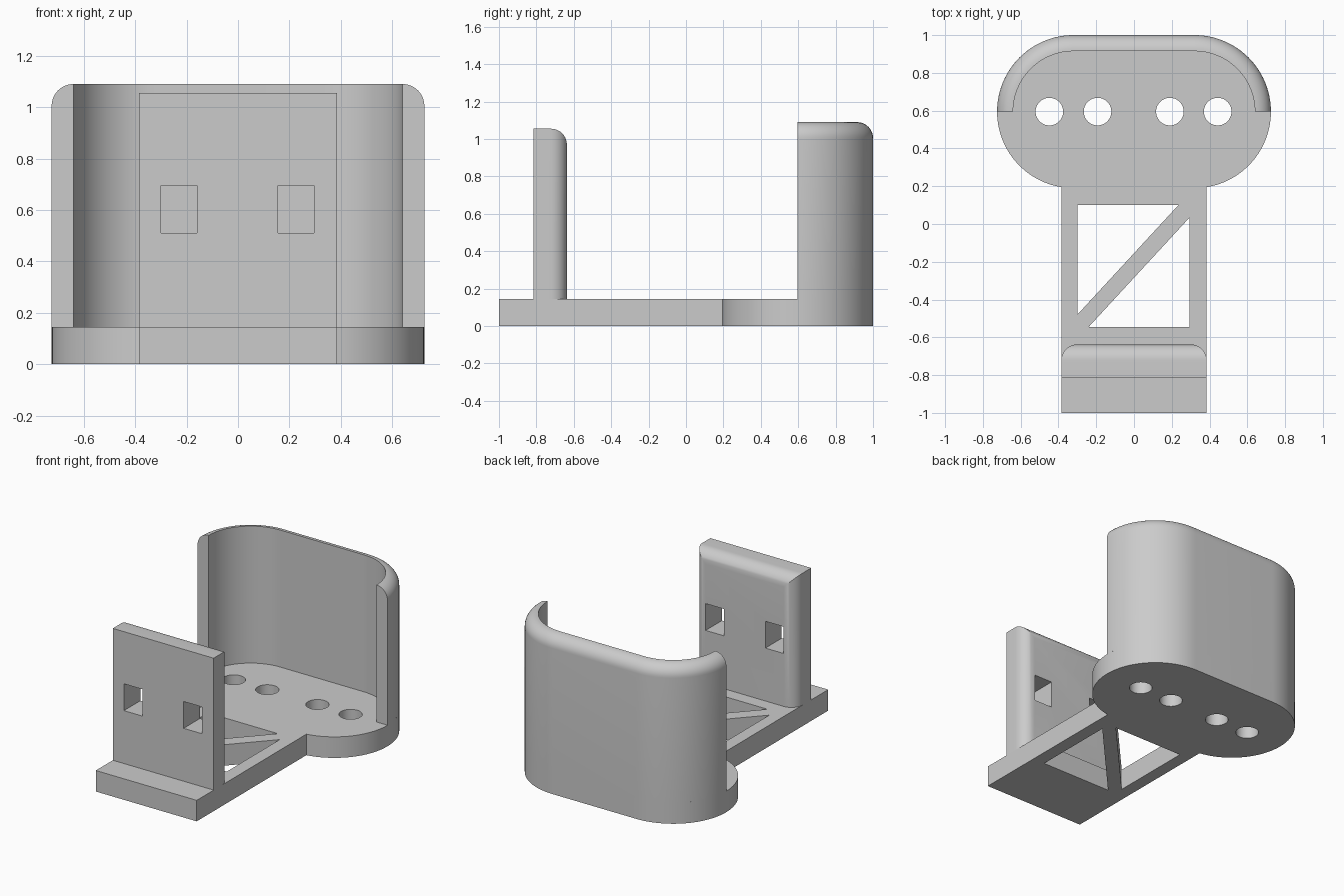
import bpy, bmesh
from math import sin, cos, pi, radians

if "Cube" in bpy.data.objects:
    bpy.data.objects.remove(bpy.data.objects["Cube"], do_unlink=True)

BASE_H = 0.145            # base thickness
CY, HALF = 0.595, 0.32    # rounded end: centre line and half of its straight part
R_OUT, R_IN = 0.405, 0.32
NECK = 0.385              # half width of neck and front plate

grey = bpy.data.materials.new("plain grey")
grey.use_nodes = True
COLOUR = (0.6, 0.6, 0.6, 1)
grey.diffuse_color = COLOUR
grey.node_tree.nodes["Principled BSDF"].inputs["Base Color"].default_value = COLOUR


def finish(name, bm):
    bmesh.ops.recalc_face_normals(bm, faces=bm.faces)
    mesh = bpy.data.meshes.new(name)
    bm.to_mesh(mesh)
    bm.free()
    mesh.materials.append(grey)
    obj = bpy.data.objects.new(name, mesh)
    bpy.context.collection.objects.link(obj)
    return obj


def add_prism(bm, points, z0, z1):
    face = bm.faces.new([bm.verts.new((x, y, z0)) for x, y in points])
    new = bmesh.ops.extrude_face_region(bm, geom=[face])["geom"]
    verts = [v for v in new if isinstance(v, bmesh.types.BMVert)]
    bmesh.ops.translate(bm, verts=verts, vec=(0, 0, z1 - z0))


def rect(x0, x1, y0, y1):
    return [(x0, y0), (x1, y0), (x1, y1), (x0, y1)]


def arc(cx, cy, r, start, end, n):
    angles = [start + (end - start) * i / n for i in range(n + 1)]
    return [(cx + r * cos(a), cy + r * sin(a)) for a in angles]


def cut(obj, cutter):
    mod = obj.modifiers.new("cut", "BOOLEAN")
    mod.operation, mod.solver, mod.object = "DIFFERENCE", "EXACT", cutter
    activate(obj)
    bpy.ops.object.modifier_apply(modifier=mod.name)
    bpy.data.objects.remove(cutter, do_unlink=True)


def activate(obj):
    bpy.ops.object.select_all(action="DESELECT")
    obj.select_set(True)
    bpy.context.view_layer.objects.active = obj


# Base: neck running into a rounded end
join_y = CY - (R_OUT ** 2 - (NECK - HALF) ** 2) ** 0.5
bm = bmesh.new()
right_arc = arc(HALF, CY, R_OUT, radians(-80.8), pi / 2, 40)
left_arc = [(-x, y) for x, y in reversed(right_arc)]
add_prism(bm, [(-NECK, -1), (NECK, -1), (NECK, join_y)] + right_arc[1:]
          + left_arc[:-1] + [(-NECK, join_y)], 0, BASE_H)
base = finish("base", bm)

# Openings in the base: four round holes and two triangles leaving a diagonal brace
bm = bmesh.new()
for x in (-0.448, -0.193, 0.19, 0.443):
    add_prism(bm, arc(x, CY, 0.073, 0, 2 * pi, 40)[:-1], -0.1, 0.3)
add_prism(bm, [(-0.3, 0.1), (-0.3, -0.48), (0.235, 0.1)], -0.1, 0.3)
add_prism(bm, [(0.295, 0.035), (-0.24, -0.545), (0.295, -0.545)], -0.1, 0.3)
cut(base, finish("base_cutter", bm))

# Back wall: section with a rounded outer top edge, swept around the rounded end
fillet = R_OUT - R_IN
section = [(R_IN, BASE_H), (R_OUT, BASE_H)] + arc(R_IN, 1.09 - fillet, fillet, 0, pi / 2, 10)
path = [(HALF, a) for a in (pi / 2 * i / 24 for i in range(25))]
path += [(-HALF, pi - a) for _, a in reversed(path)]
bm = bmesh.new()
rings = [[bm.verts.new((cx + r * cos(a), CY + r * sin(a), z)) for r, z in section]
         for cx, a in path]
for ring, after in zip(rings, rings[1:]):
    for i in range(len(section)):
        j = (i + 1) % len(section)
        bm.faces.new((ring[i], ring[j], after[j], after[i]))
bm.faces.new(rings[0])
bm.faces.new(rings[-1])
back_wall = finish("back_wall", bm)

# Front plate: rounded on the top and side edges of its rear face
Y_FRONT, Y_REAR = -0.815, -0.637
bm = bmesh.new()
add_prism(bm, rect(-NECK, NECK, Y_FRONT, Y_REAR), BASE_H, 1.055)
rear = [e for e in bm.edges
        if all(abs(v.co.y - Y_REAR) < 1e-4 for v in e.verts)
        and max(v.co.z for v in e.verts) > 1]
bmesh.ops.bevel(bm, geom=rear, offset=0.085, offset_type="OFFSET", segments=10,
                profile=0.5, affect="EDGES")
front_plate = finish("front_plate", bm)

# Two square windows through the plate
bm = bmesh.new()
for x in (-0.3, 0.156):
    add_prism(bm, rect(x, x + 0.14, -0.95, -0.5), 0.51, 0.695)
cut(front_plate, finish("window_cutter", bm))

for obj in (base, back_wall, front_plate):
    activate(obj)
    bpy.ops.object.shade_smooth_by_angle(angle=radians(30))
